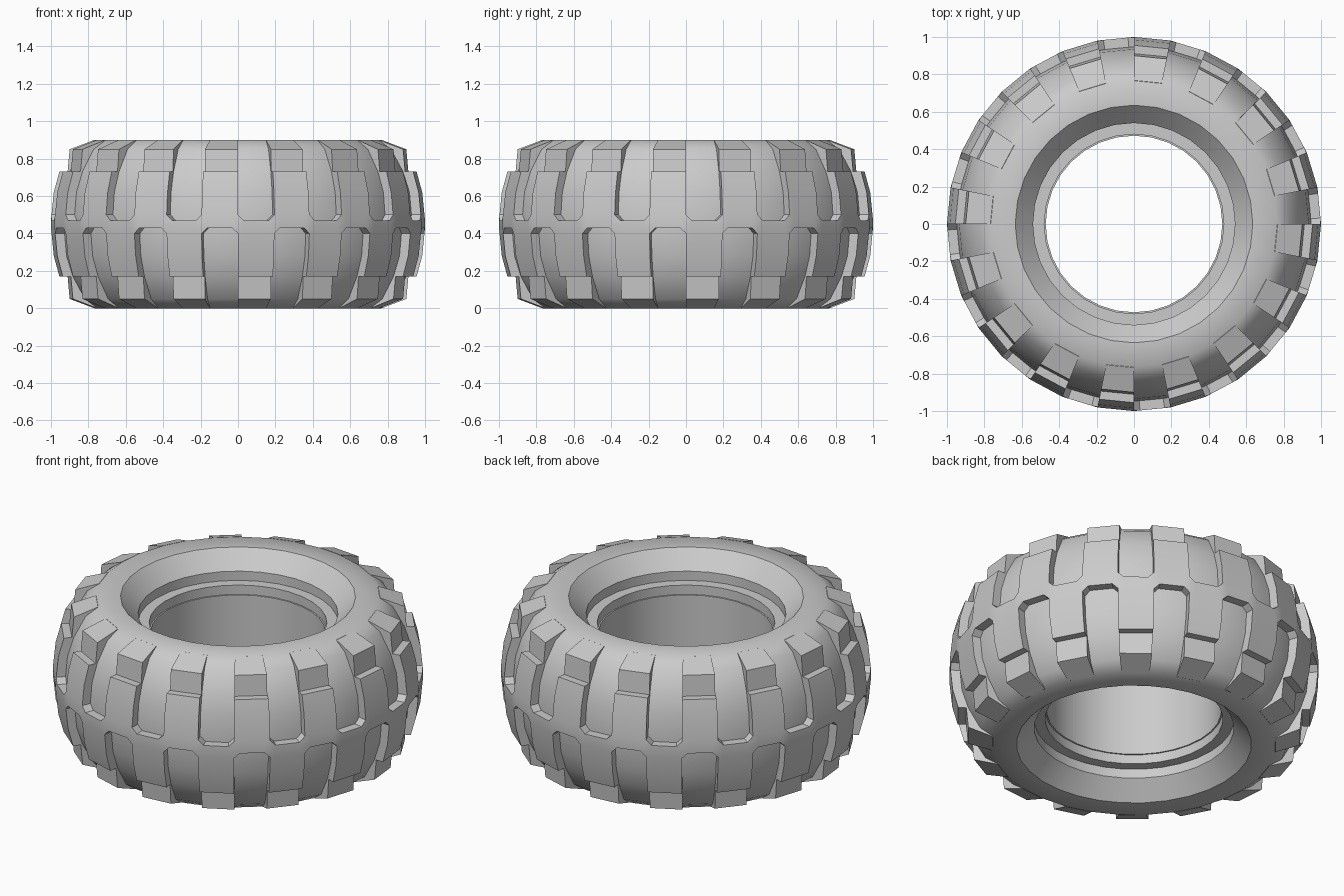
import bpy, bmesh, math
from math import sin, cos, pi, radians
from mathutils import Vector

old = bpy.data.objects.get("Cube")
if old:
    bpy.data.objects.remove(old, do_unlink=True)

MID = 0.45              # height of the centre line
SIDES = 32
STEP = 2 * pi / SIDES   # one column of the tread

rubber = bpy.data.materials.new("grey_rubber")
rubber.use_nodes = True
grey = (0.6, 0.6, 0.6, 1)
rubber.diffuse_color = grey
rubber.node_tree.nodes["Principled BSDF"].inputs["Base Color"].default_value = grey


def point(column, r, z):
    """Point on a 32-sided ring; fractional columns lie on the flat side."""
    base = math.floor(column + 1e-6)
    ends = []
    for k in (base, base + 1):
        a = k * STEP - pi / 2
        ends.append(Vector((r * cos(a), r * sin(a), z)))
    return ends[0].lerp(ends[1], max(0, column - base))


def finish(bm, name):
    bmesh.ops.remove_doubles(bm, verts=bm.verts, dist=0.0005)
    bmesh.ops.recalc_face_normals(bm, faces=bm.faces)
    mesh = bpy.data.meshes.new(name)
    bm.to_mesh(mesh)
    bm.free()
    mesh.materials.append(rubber)
    mesh.shade_smooth()
    mesh.set_sharp_from_angle(angle=radians(41))
    obj = bpy.data.objects.new(name, mesh)
    bpy.context.collection.objects.link(obj)


def add_face(bm, points):
    bm.faces.new([bm.verts.new(p) for p in points])


def thicken(bm, depth, squash):
    """Extrude the outer skin inwards to make solid blocks."""
    bmesh.ops.remove_doubles(bm, verts=bm.verts, dist=0.0005)
    grown = bmesh.ops.extrude_face_region(bm, geom=bm.faces[:], use_keep_orig=True)
    for v in grown["geom"]:
        if isinstance(v, bmesh.types.BMVert):
            v.co.x *= depth
            v.co.y *= depth
            v.co.z = MID + (v.co.z - MID) * squash


# Tyre body: half profile from the tread floor over the shoulder to the bore
half = [(0.95, 0.45), (0.935, 0.62), (0.9, 0.73), (0.835, 0.85), (0.765, 0.9),
        (0.635, 0.9), (0.54, 0.8), (0.54, 0.745), (0.48, 0.745),
        (0.48, 0.69), (0.472, 0.69)]
profile = half + [(r, 2 * MID - z) for r, z in reversed(half[1:])]
bm = bmesh.new()
for k in range(SIDES):
    for i, (r0, z0) in enumerate(profile):
        r1, z1 = profile[(i + 1) % len(profile)]
        add_face(bm, [point(k, r0, z0), point(k + 1, r0, z0),
                      point(k + 1, r1, z1), point(k, r1, z1)])
finish(bm, "tyre_body")

# Tread: centre band with alternating lugs and chamfered groove ends
CH = 0.16
rings = [(1.0, MID + 0.02), (0.997, MID + 0.05), (0.985, 0.62), (0.955, 0.73)]
bm = bmesh.new()
cuts = [0, CH, 1 - CH, 1]
for k in range(SIDES):
    for c0, c1 in zip(cuts, cuts[1:]):
        a, b = k + c0, k + c1
        add_face(bm, [point(a, 1, MID - 0.02), point(b, 1, MID - 0.02),
                      point(b, 1, MID + 0.02), point(a, 1, MID + 0.02)])
        # odd columns carry the upper lugs, even columns the lower lugs
        for up in (True, False):
            def at(col, ring):
                r, z = ring
                return point(col, r, z if up else 2 * MID - z)
            if (k % 2 == 1) == up:
                for lo, hi in zip(rings, rings[1:]):
                    add_face(bm, [at(a, lo), at(b, lo), at(b, hi), at(a, hi)])
            elif c0 == 0:
                add_face(bm, [at(a, rings[0]), at(b, rings[0]), at(a, rings[1])])
            elif c1 == 1:
                add_face(bm, [at(a, rings[0]), at(b, rings[0]), at(b, rings[1])])
thicken(bm, 0.92, 1)
finish(bm, "tread_lugs")

# Shoulder blocks beyond the end of each lug
block = [(0.912, 0.72), (0.9, 0.85), (0.768, 0.9)]
for up, name in ((True, "upper_shoulder_blocks"), (False, "lower_shoulder_blocks")):
    bm = bmesh.new()
    for k in range(1 if up else 0, SIDES, 2):
        for (r0, z0), (r1, z1) in zip(block, block[1:]):
            if not up:
                z0, z1 = 2 * MID - z0, 2 * MID - z1
            add_face(bm, [point(k, r0, z0), point(k + 1, r0, z0),
                          point(k + 1, r1, z1), point(k, r1, z1)])
    thicken(bm, 0.9, 0.93)
    finish(bm, name)
